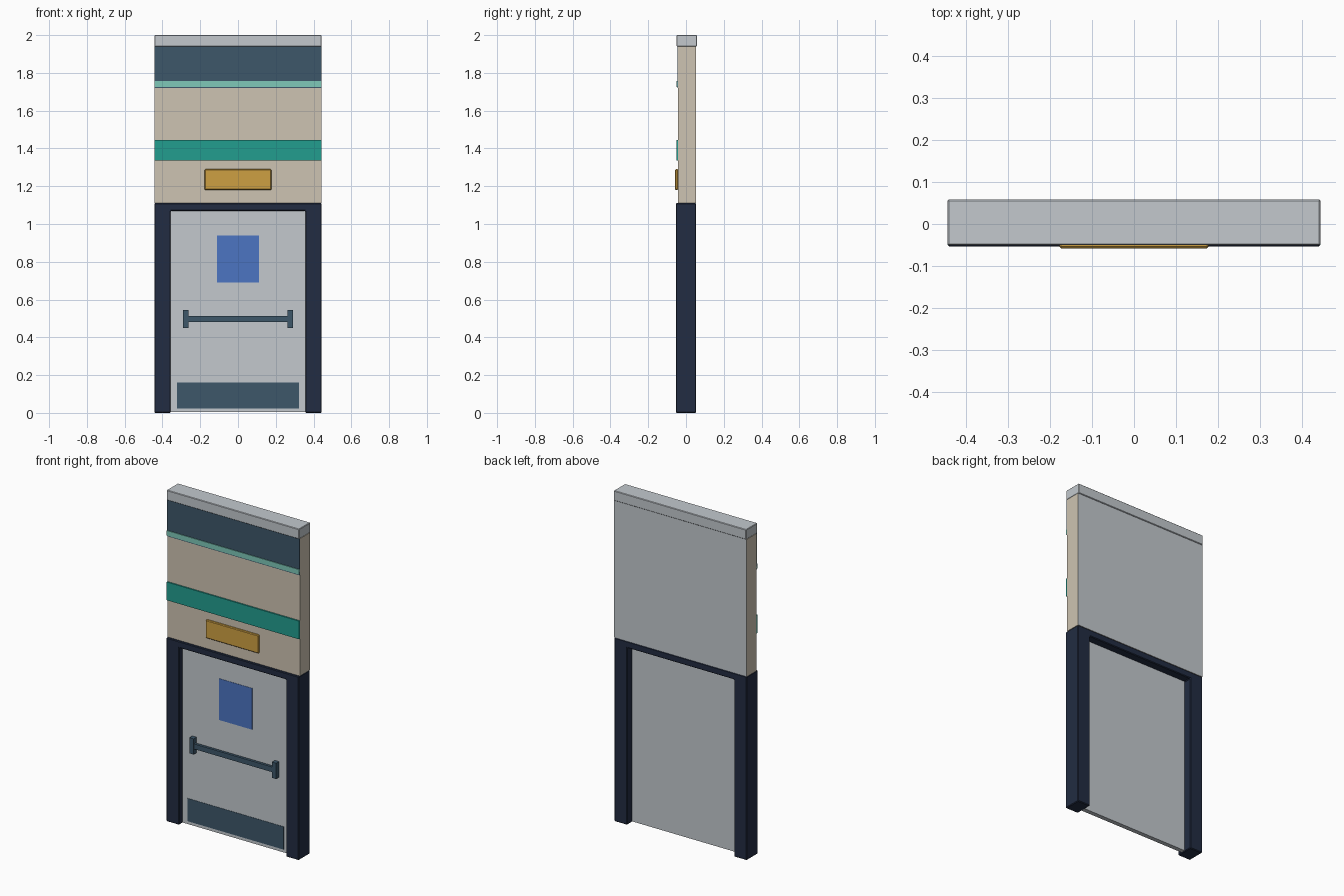
import bpy
import bmesh

cube = bpy.data.objects.get("Cube")
if cube:
    bpy.data.objects.remove(cube, do_unlink=True)


def srgb(c):
    c /= 255
    return c / 12.92 if c <= 0.04045 else ((c + 0.055) / 1.055) ** 2.4


def material(name, r, g, b):
    m = bpy.data.materials.new(name)
    m.use_nodes = True
    color = (srgb(r), srgb(g), srgb(b), 1)
    m.diffuse_color = color
    m.node_tree.nodes["Principled BSDF"].inputs["Base Color"].default_value = color
    return m


grey = material("light grey", 195, 201, 206)
beige = material("beige", 206, 196, 178)
slate = material("slate blue", 61, 87, 106)
mint = material("mint", 126, 200, 185)
teal = material("teal", 34, 157, 143)
amber = material("amber", 206, 160, 66)
navy = material("navy", 34, 44, 66)
blue = material("poster blue", 76, 117, 194)


def finish(name, bm, mat, bevel):
    bmesh.ops.recalc_face_normals(bm, faces=bm.faces)
    mesh = bpy.data.meshes.new(name)
    bm.to_mesh(mesh)
    bm.free()
    mesh.materials.append(mat)
    obj = bpy.data.objects.new(name, mesh)
    bpy.context.collection.objects.link(obj)
    if bevel:
        mod = obj.modifiers.new("edge bevel", "BEVEL")
        mod.width = bevel
        mod.segments = 1
    return obj


def box(name, x, y, z, mat, bevel=0):
    """Box spanning the given (low, high) ranges."""
    bm = bmesh.new()
    bmesh.ops.create_cube(bm, size=1)
    for v in bm.verts:
        v.co = [r[0] if c < 0 else r[1] for c, r in zip(v.co, (x, y, z))]
    return finish(name, bm, mat, bevel)


W = 0.443        # half width of the whole section
OPEN = 0.357     # half width of the doorway
HEAD = 1.07      # doorway height
TOP = 1.11       # frame height
SPLIT = 1.335
ROOF = 1.94
FRONT, BACK = -0.042, 0.053
full = (-W, W)

# Wall blocks above the door, with a grey rear side
for name, z in (("lower_wall", (TOP, SPLIT)), ("upper_wall", (SPLIT, ROOF))):
    wall = box(name, full, (FRONT, BACK), z, beige)
    wall.data.materials.append(grey)
    for p in wall.data.polygons:
        if p.normal.y > 0.5:
            p.material_index = 1

# Roof cap
box("roof_cap", full, (-0.05, 0.058), (ROOF, 2.0), grey, 0.003)

# Fascia bands and sign
box("window_band", full, (-0.046, FRONT), (1.72, ROOF), slate)
box("mint_trim", full, (-0.05, FRONT), (1.726, 1.756), mint)
box("teal_band", full, (-0.05, FRONT), (SPLIT, 1.445), teal)
box("sign_plate", (-0.177, 0.177), (-0.058, FRONT), (1.18, 1.29), amber, 0.004)

# Door frame: one arch profile extruded through the wall depth
bm = bmesh.new()
outline = [(-W, 0), (-W, TOP), (W, TOP), (W, 0),
           (OPEN, 0), (OPEN, HEAD), (-OPEN, HEAD), (-OPEN, 0)]
arch = bm.faces.new([bm.verts.new((x, -0.053, z)) for x, z in outline])
extruded = bmesh.ops.extrude_face_region(bm, geom=[arch])["geom"]
bmesh.ops.translate(bm, vec=(0, 0.106, 0),
                    verts=[g for g in extruded if isinstance(g, bmesh.types.BMVert)])
finish("door_frame", bm, navy, 0.004)

# Door leaf with poster and kick plate
FACE = -0.022
box("door", (-OPEN, OPEN), (FACE, 0.005), (0.004, HEAD), grey)
box("poster", (-0.111, 0.111), (FACE - 0.002, FACE), (0.69, 0.94), blue)
box("kick_plate", (-0.322, 0.322), (FACE - 0.002, FACE), (0.022, 0.16), slate)

# Push bar with two end brackets
box("push_bar", (-0.27, 0.27), (-0.046, -0.03), (0.482, 0.513), slate)
for side, sign in (("left", 1), ("right", -1)):
    box(side + "_bar_bracket", sorted((sign * 0.262, sign * 0.29)),
        (-0.05, FACE), (0.45, 0.545), slate)
